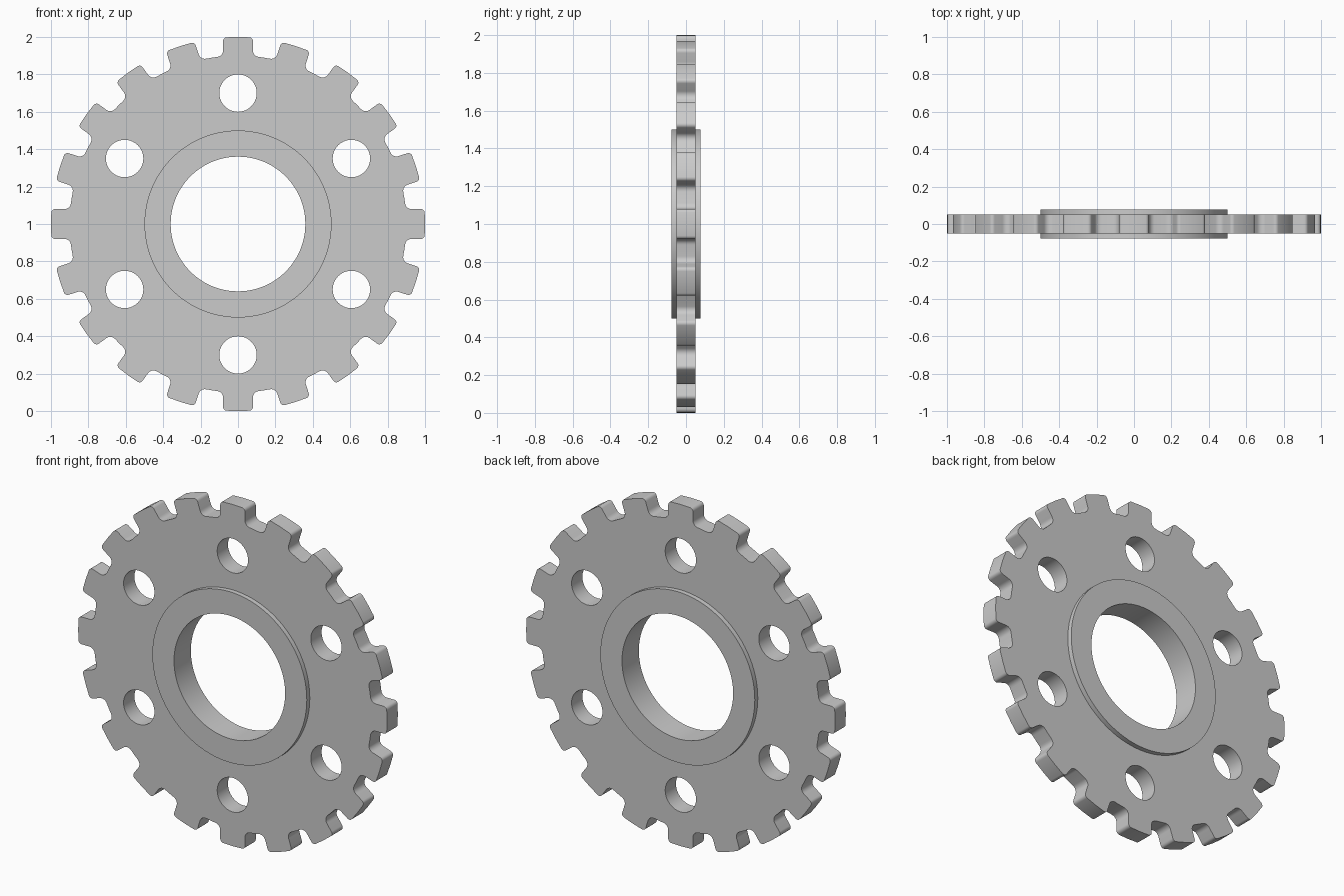
import bpy, bmesh
from math import sin, cos, pi, sqrt, atan2, radians

if "Cube" in bpy.data.objects:
    bpy.data.objects.remove(bpy.data.objects["Cube"])

TEETH, R_TIP, R_ROOT, HALF_W = 20, 1.0, 0.9, 0.08
FILLET, TIP = 0.035, 0.02
PLATE, HUB = 0.05, 0.078            # half thicknesses
R_HUB, R_BORE, R_BOLT, BOLT_PCD = 0.5, 0.36, 0.1, 0.7


def arc(cx, cz, r, a0, a1, n):
    return [(cx + r * cos(a0 + (a1 - a0) * i / n),
             cz + r * sin(a0 + (a1 - a0) * i / n)) for i in range(n + 1)]


def circle(cx, cz, r, n):
    return arc(cx, cz, r, 0, 2 * pi, n)[:-1]


def half_tooth():
    # right half of the top tooth: tip centre, rounded corner, flank, root fillet
    tx = HALF_W - TIP
    tz = sqrt((R_TIP - TIP) ** 2 - tx ** 2)
    fx = HALF_W + FILLET
    fz = sqrt((R_ROOT + FILLET) ** 2 - fx ** 2)
    pts = [(0, R_TIP)]
    pts += arc(tx, tz, TIP, atan2(tz, tx), 0, 4)
    pts += arc(fx, fz, FILLET, pi, pi + atan2(fz, fx), 6)
    return pts


def gear_outline():
    half = half_tooth()
    mid = [(R_ROOT * sin(pi / TEETH), R_ROOT * cos(pi / TEETH))]
    tooth = [(-x, z) for x, z in reversed(half[1:])] + half + mid
    out = []
    for k in range(TEETH):
        a = 2 * pi * k / TEETH
        out += [(x * cos(a) + z * sin(a), z * cos(a) - x * sin(a)) for x, z in tooth]
    return out


bm = bmesh.new()


def loop(pts, y):
    vs = [bm.verts.new((x, y, z + 1)) for x, z in pts]
    es = [bm.edges.new((vs[i - 1], vs[i])) for i in range(len(vs))]
    return vs, es


def bridge(a, b):
    for i in range(len(a)):
        bm.faces.new((a[i - 1], a[i], b[i], b[i - 1]))


# Toothed plate faces with bolt holes
profiles = [gear_outline(), circle(0, 0, R_HUB, 96)]
for k in range(6):
    a = radians(90 + 60 * k)
    profiles.append(circle(BOLT_PCD * cos(a), BOLT_PCD * sin(a), R_BOLT, 40))
sides = []
for y in (-PLATE, PLATE):
    loops = [loop(p, y) for p in profiles]
    bmesh.ops.triangle_fill(bm, use_beauty=True, use_dissolve=False,
                            edges=[e for l in loops for e in l[1]],
                            normal=(0, -1 if y < 0 else 1, 0))
    sides.append([l[0] for l in loops])

# Tooth rim and bolt hole walls
for i, (f, b) in enumerate(zip(*sides)):
    if i != 1:
        bridge(f, b)

# Raised hub ring and bore
rings = [sides[0][1]]
for r, y in ((R_HUB, -HUB), (R_BORE, -HUB), (R_BORE, HUB), (R_HUB, HUB)):
    rings.append(loop(circle(0, 0, r, 96), y)[0])
rings.append(sides[1][1])
for a, b in zip(rings, rings[1:]):
    bridge(a, b)

bmesh.ops.recalc_face_normals(bm, faces=bm.faces[:])
mesh = bpy.data.meshes.new("sprocket_wheel")
bm.to_mesh(mesh)
bm.free()
wheel = bpy.data.objects.new("sprocket_wheel", mesh)
bpy.context.collection.objects.link(wheel)
bpy.context.view_layer.objects.active = wheel
wheel.select_set(True)
bpy.ops.object.shade_smooth_by_angle(angle=radians(30))
